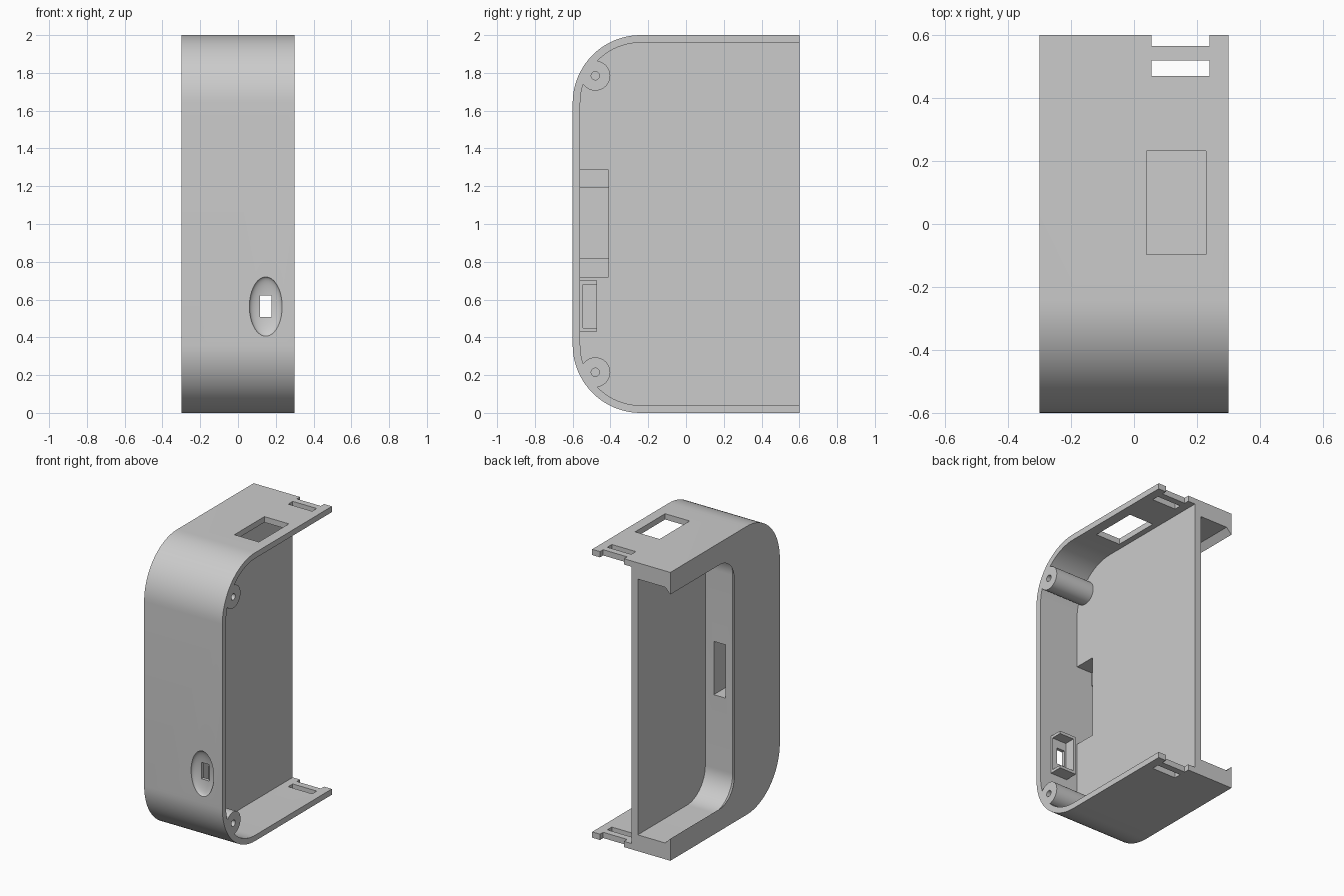
import bpy, bmesh, math
from mathutils import Matrix

if "Cube" in bpy.data.objects:
    bpy.data.objects.remove(bpy.data.objects["Cube"])

grey = bpy.data.materials.new("plain_grey")
grey.diffuse_color = (0.6, 0.6, 0.6, 1)
grey.use_nodes = True
grey.node_tree.nodes["Principled BSDF"].inputs["Base Color"].default_value = grey.diffuse_color


def new_object(name, bm):
    bmesh.ops.recalc_face_normals(bm, faces=bm.faces[:])
    me = bpy.data.meshes.new(name)
    bm.to_mesh(me)
    bm.free()
    ob = bpy.data.objects.new(name, me)
    bpy.context.collection.objects.link(ob)
    return ob


def box(name, x, y, z):
    bm = bmesh.new()
    m = Matrix.Translation(((x[0] + x[1]) / 2, (y[0] + y[1]) / 2, (z[0] + z[1]) / 2))
    s = Matrix.Diagonal((x[1] - x[0], y[1] - y[0], z[1] - z[0], 1))
    bmesh.ops.create_cube(bm, size=1, matrix=m @ s)
    return new_object(name, bm)


def rod(name, x, y, z, r):
    bm = bmesh.new()
    m = Matrix.Translation(((x[0] + x[1]) / 2, y, z)) @ Matrix.Rotation(math.pi / 2, 4, 'Y')
    bmesh.ops.create_cone(bm, cap_ends=True, segments=40, radius1=r, radius2=r,
                          depth=x[1] - x[0], matrix=m)
    return new_object(name, bm)


def d_profile(margin, front, r, back, n=20):
    """Side outline (y, z): square at the back, two round corners at the front."""
    lower = [(back, margin)]
    for i in range(n + 1):
        a = math.pi / 2 * i / n
        lower.append((front + r - r * math.sin(a), margin + r - r * math.cos(a)))
    return lower + [(y, 2 - z) for y, z in reversed(lower)]


def loft(name, sections, back):
    """Skin D outlines given as (x, margin, front, radius)."""
    bm = bmesh.new()
    rings = [[bm.verts.new((x, y, z)) for y, z in d_profile(m, f, r, back)]
             for x, m, f, r in sections]
    n = len(rings[0])
    for a, b in zip(rings, rings[1:]):
        for i in range(n):
            j = (i + 1) % n
            bm.faces.new((a[i], a[j], b[j], b[i]))
    bm.faces.new(rings[0])
    bm.faces.new(rings[-1])
    return new_object(name, bm)


def cut(target, cutter):
    cutter.hide_render = True
    mod = target.modifiers.new("cut", 'BOOLEAN')
    mod.operation = 'DIFFERENCE'
    mod.solver = 'EXACT'
    mod.object = cutter
    bpy.context.view_layer.objects.active = target
    bpy.ops.object.modifier_apply(modifier=mod.name)
    bpy.data.objects.remove(cutter, do_unlink=True)


# Outer body
body = loft("case_body", [(-0.3, 0, -0.6, 0.36), (0.3, 0, -0.6, 0.36)], 0.6)

# Right-hand cavity; the screw posts and switch holder are left standing in it
cavity = loft("cavity", [(0, 0.04, -0.56, 0.32), (0.4, 0.04, -0.56, 0.32)], 0.7)
for z in (0.215, 1.785):
    cut(cavity, rod("post", (-0.1, 0.5), -0.48, z, 0.079))
for x, y, z in (((0.085, 0.215), -0.545, (0.43, 0.70)),
                ((0.085, 0.215), -0.47, (0.43, 0.45)),
                ((0.085, 0.215), -0.47, (0.68, 0.70)),
                ((0.085, 0.105), -0.47, (0.43, 0.70))):
    cut(cavity, box("holder", x, (-0.65, y), z))
cut(body, cavity)

# Left-hand recess with a slanted retaining lip
cut(body, loft("recess", [(-0.4, 0.153, -0.10, 0.16), (-0.3, 0.153, -0.10, 0.16),
                          (-0.26, 0.113, -0.14, 0.20), (-0.05, 0.113, -0.14, 0.20)], 0.7))

# Screw holes
for z in (0.215, 1.785):
    cut(body, rod("screw_hole", (0.05, 0.4), -0.48, z, 0.022))

# Inner pocket and the tunnel joining it to the recess
cut(body, box("pocket", (-0.12, 0.05), (-0.56, -0.41), (0.72, 1.285)))
cut(body, box("tunnel", (-0.205, -0.115), (-0.56, -0.09), (0.82, 1.19)))

# Front thumb dimple and switch opening
bm = bmesh.new()
bmesh.ops.create_uvsphere(bm, u_segments=48, v_segments=24, radius=1,
                          matrix=Matrix.Translation((0.147, -0.6, 0.563))
                          @ Matrix.Diagonal((0.087, 0.035, 0.157, 1)))
cut(body, new_object("dimple", bm))
cut(body, box("switch_opening", (0.117, 0.178), (-0.7, -0.4), (0.508, 0.622)))

# Top window, then strap slots and notches through top and bottom
cut(body, box("top_window", (0.04, 0.228), (-0.097, 0.232), (1.9, 2.1)))
cut(body, box("slots", (0.056, 0.24), (0.47, 0.52), (-0.5, 2.5)))
cut(body, box("notches", (0.056, 0.24), (0.565, 0.8), (-0.5, 2.5)))

# Finish
body.data.materials.clear()
body.data.materials.append(grey)
for p in body.data.polygons:
    p.material_index = 0
bpy.ops.object.select_all(action='DESELECT')
body.select_set(True)
bpy.context.view_layer.objects.active = body
bpy.ops.object.shade_smooth_by_angle(angle=math.radians(25))
